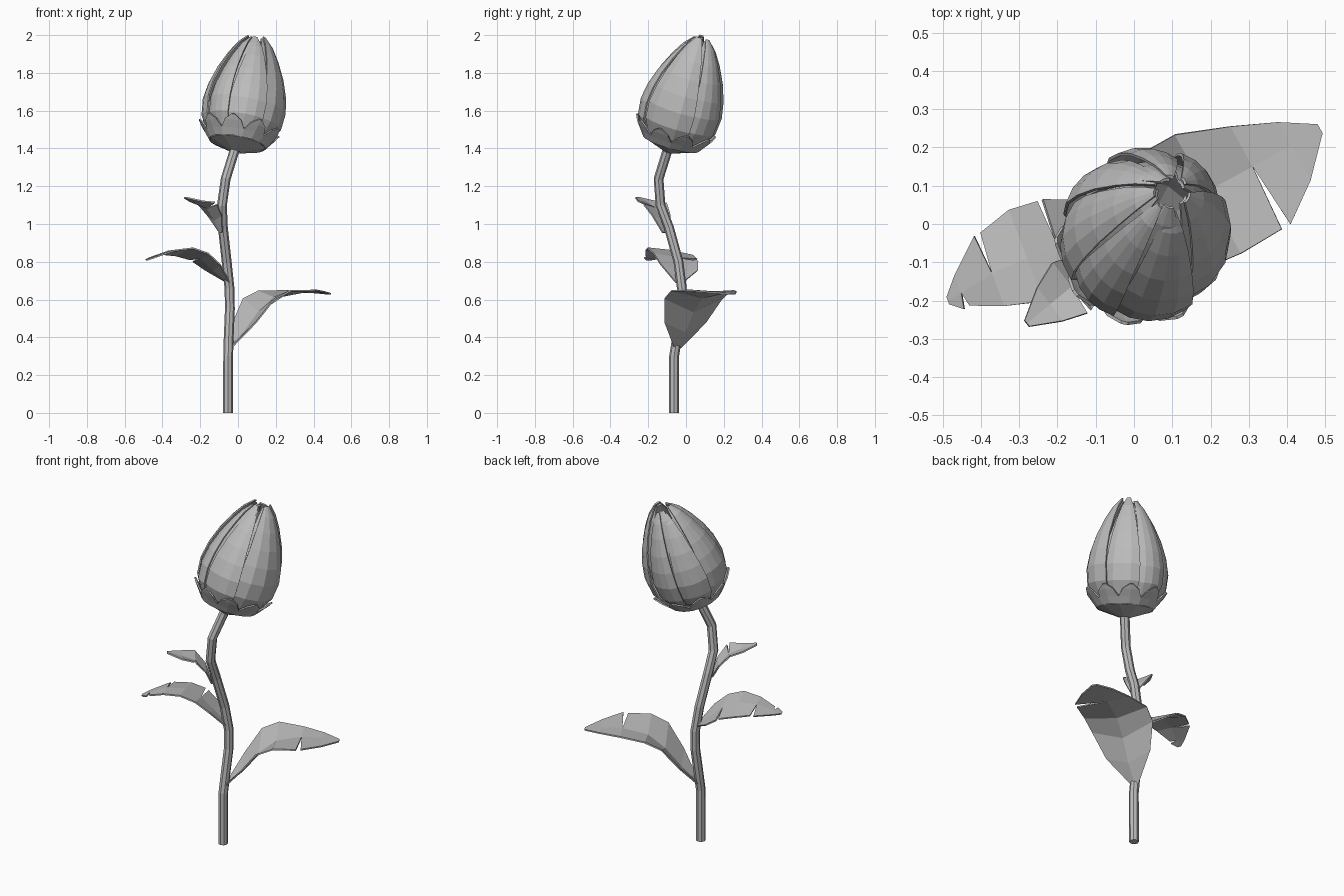
import bpy, bmesh, math
from mathutils import Vector

if "Cube" in bpy.data.objects:
    bpy.data.objects.remove(bpy.data.objects["Cube"])

grey = bpy.data.materials.new("plain grey")
grey.use_nodes = True
grey.diffuse_color = (0.5, 0.5, 0.5, 1)
grey.node_tree.nodes["Principled BSDF"].inputs["Base Color"].default_value = (0.5, 0.5, 0.5, 1)

# Bud frame: leaning axis from the calyx to the tip
BASE = Vector((-0.012, -0.092, 1.385))
AXIS = Vector((0.11, 0.175, 0.6)).normalized()
SIDE_X = (Vector((1, 0, 0)) - AXIS * AXIS.x).normalized()
SIDE_Y = AXIS.cross(SIDE_X)


def bud_point(radius, degrees, height):
    a = math.radians(degrees)
    return BASE + AXIS * height + (SIDE_X * math.cos(a) + SIDE_Y * math.sin(a)) * radius


def finish(name, bm, thickness=0.0):
    bmesh.ops.recalc_face_normals(bm, faces=bm.faces)
    mesh = bpy.data.meshes.new(name)
    bm.to_mesh(mesh)
    bm.free()
    mesh.materials.append(grey)
    obj = bpy.data.objects.new(name, mesh)
    bpy.context.collection.objects.link(obj)
    if thickness:
        solid = obj.modifiers.new("thickness", "SOLIDIFY")
        solid.thickness = thickness
        solid.offset = 0


def skin(bm, rows, closed=False):
    """Join rows of points with quads."""
    grid = [[bm.verts.new(p) for p in row] for row in rows]
    for a, b in zip(grid, grid[1:]):
        n = len(a)
        for i in range(n if closed else n - 1):
            j = (i + 1) % n
            bm.faces.new((a[i], a[j], b[j], b[i]))
    return grid


# Stem: eight-sided tube along a bent path
path = [Vector(p) for p in (
    (-0.053, -0.063, 0), (-0.052, -0.063, 0.3), (-0.05, -0.05, 0.38),
    (-0.043, -0.025, 0.55), (-0.045, -0.022, 0.66), (-0.06, -0.04, 0.8),
    (-0.08, -0.09, 0.98), (-0.085, -0.135, 1.1), (-0.065, -0.145, 1.24),
    (-0.015, -0.095, 1.4))]
rows = []
for i, p in enumerate(path):
    d = (path[min(i + 1, len(path) - 1)] - path[max(i - 1, 0)]).normalized()
    u = (Vector((1, 0, 0)) - d * d.x).normalized()
    v = d.cross(u)
    rows.append([p + 0.026 * (u * math.cos(k * math.pi / 4) + v * math.sin(k * math.pi / 4))
                 for k in range(8)])
bm = bmesh.new()
rings = skin(bm, rows, closed=True)
bm.faces.new(rings[0])
bm.faces.new(rings[-1])
finish("stem", bm)


def leaf(name, midrib, widths, lifts, notches, gap):
    """Leaf folded at its midrib; widths and lifts are given for each side,
    notches are (side, station) cuts in the edge."""
    rib = [Vector(p) for p in midrib]
    along = rib[-1] - rib[0]
    along.z = 0
    along.normalize()
    across = Vector((-along.y, along.x, 0))
    bm = bmesh.new()
    mids = [bm.verts.new(p) for p in rib]
    for side in (0, 1):
        near, far = [], []
        for i, p in enumerate(rib):
            width = widths[side][i]
            edge = p + across * (2 * side - 1) * width
            edge.z += lifts[side][i] * width
            v = w = bm.verts.new(edge)
            if (side, i) in notches:
                step = (rib[i + 1] - rib[i - 1]).normalized() * gap
                v.co -= step
                w = bm.verts.new(edge + step)
            near.append(v)
            far.append(w)
        for i in range(len(rib) - 1):
            bm.faces.new((mids[i], mids[i + 1], near[i + 1], far[i]))
    finish(name, bm, 0.008)


lower_lift = [0, 0.4, 0.4, 0.2, 0.05, 0, 0]
leaf("lower_leaf",
     [(-0.045, -0.045, 0.345), (0.035, -0.005, 0.43), (0.11, 0.04, 0.535),
      (0.19, 0.085, 0.61), (0.31, 0.15, 0.64), (0.41, 0.205, 0.64), (0.485, 0.25, 0.63)],
     [[0.02, 0.125, 0.175, 0.185, 0.18, 0.105, 0.015],
      [0.02, 0.125, 0.17, 0.17, 0.12, 0.07, 0.012]],
     [lower_lift, lower_lift], {(0, 4)}, 0.013)
leaf("middle_leaf",
     [(-0.05, -0.035, 0.69), (-0.13, -0.04, 0.755), (-0.2, -0.06, 0.82),
      (-0.28, -0.09, 0.86), (-0.37, -0.13, 0.855), (-0.45, -0.18, 0.825), (-0.485, -0.2, 0.81)],
     [[0.02, 0.11, 0.13, 0.135, 0.11, 0.05, 0.01],
      [0.02, 0.1, 0.12, 0.12, 0.09, 0.04, 0.01]],
     [[0, 0, -0.1, -0.2, -0.15, -0.1, 0], [0, 0.3, 0.2, 0.1, 0.05, 0, 0]],
     {(0, 2), (0, 4), (1, 5)}, 0.009)
upper_width = [0.012, 0.06, 0.08, 0.055, 0.01]
upper_lift = [0, 0.4, 0.3, 0.1, 0]
leaf("upper_leaf",
     [(-0.09, -0.115, 0.955), (-0.122, -0.13, 1.02), (-0.165, -0.165, 1.085),
      (-0.22, -0.21, 1.115), (-0.28, -0.26, 1.14)],
     [upper_width, upper_width], [upper_lift, upper_lift], {(1, 2)}, 0.009)

# Petal profile: height along the axis, radius, share of the angular span
PROFILE = [(0.05, 0.12, 1.0), (0.095, 0.172, 1.04), (0.16, 0.209, 1.06), (0.25, 0.218, 1.04),
           (0.34, 0.203, 1.0), (0.43, 0.174, 0.95), (0.52, 0.132, 0.9),
           (0.59, 0.09, 0.8), (0.638, 0.046, 0.5)]


def petal(name, start, end, scale, reach):
    middle, half = (start + end) / 2, (end - start) / 2
    rows = []
    for h, r, share in PROFILE:
        row = []
        for k in range(5):
            t = k / 2 - 1
            # one edge tucks under the neighbouring petal, the centre bulges
            radius = scale * r * (1 + 0.045 * t - 0.04 * t * t)
            row.append(bud_point(radius, middle + half * share * t, 0.05 + (h - 0.05) * reach))
        rows.append(row)
    bm = bmesh.new()
    skin(bm, rows)
    finish(name, bm, 0.008)


seams = [20, 70, 115, 160, 210, 250, 303, 380]
for i, (a, b) in enumerate(zip(seams, seams[1:])):
    petal(f"outer_petal_{i + 1}", a, b, 1.0, 1.0 - 0.025 * (i % 3))
for i in range(5):
    petal(f"inner_petal_{i + 1}", 72 * i + 5, 72 * i + 83, 0.84, 0.98)

# Calyx: shallow cup with a crown of short flared sepals
SEPALS = 9
STEP = 360 / SEPALS
bm = bmesh.new()
skin(bm, [[bud_point(r, STEP * k, h) for k in range(SEPALS)]
          for r, h in ((0.026, 0.0), (0.15, 0.045))], closed=True)
for k in range(SEPALS):
    a = STEP * k
    skin(bm, [[bud_point(r, a + STEP * f, h) for f in (s, 0.5, 1 - s)]
              for r, h, s in ((0.15, 0.045, 0), (0.176, 0.08, 0.0),
                              (0.203, 0.115, 0.18), (0.219, 0.14, 0.44))])
bmesh.ops.remove_doubles(bm, verts=bm.verts, dist=0.0005)
finish("calyx", bm, 0.008)
